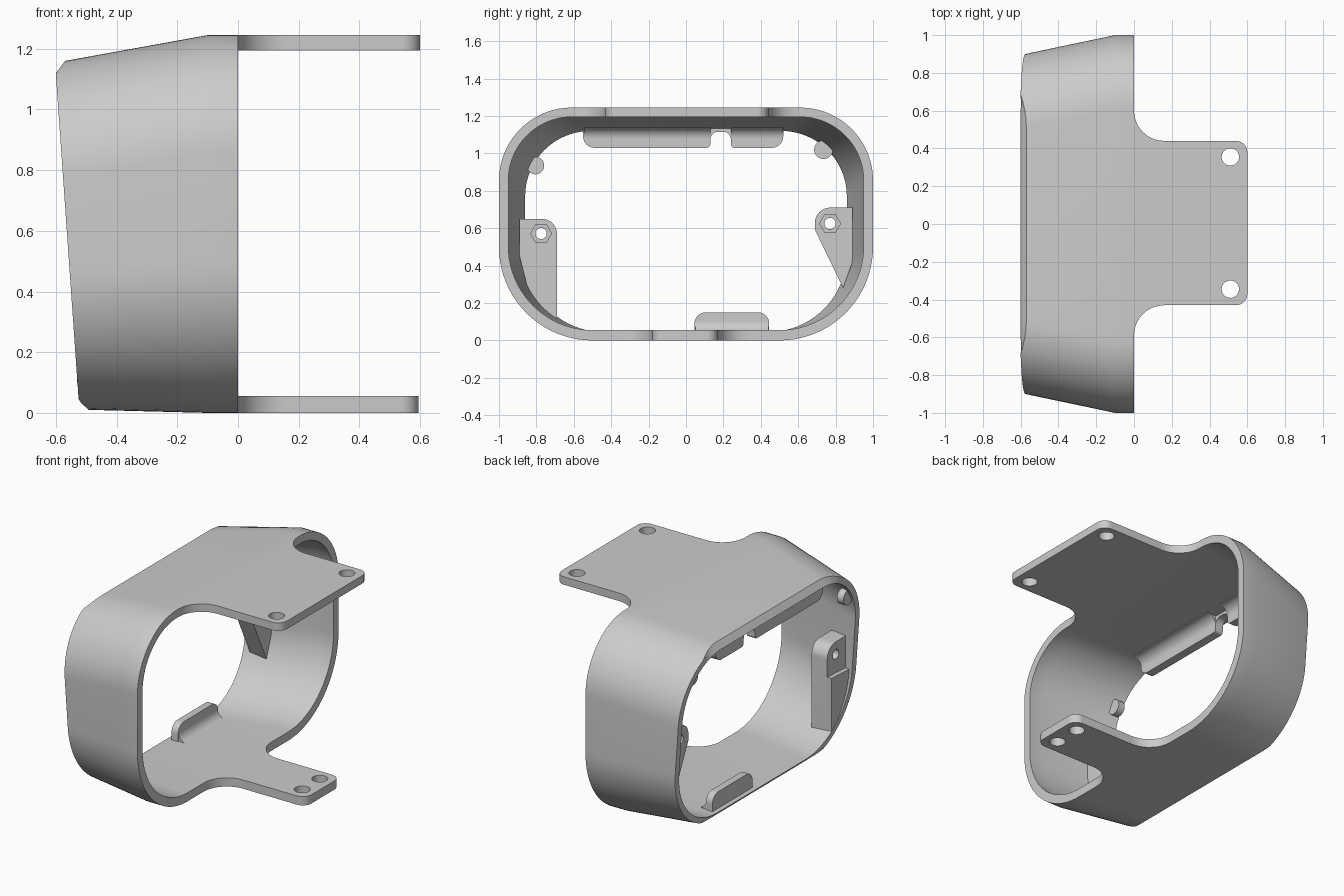
import bpy, bmesh, math
from mathutils import Vector, Matrix

if "Cube" in bpy.data.objects:
    bpy.data.objects.remove(bpy.data.objects["Cube"], do_unlink=True)

grey = bpy.data.materials.new("plain_grey")
grey.use_nodes = True
colour = (0.6, 0.6, 0.6, 1)
grey.diffuse_color = colour
grey.node_tree.nodes["Principled BSDF"].inputs["Base Color"].default_value = colour

# Local plane (u, v) becomes (y, z) with thickness along x
ACROSS = Matrix(((0, 0, 1, 0), (1, 0, 0, 0), (0, 1, 0, 0), (0, 0, 0, 1)))
# Local plane (u, v) becomes (x, z) with thickness along -y
SIDEWAYS = Matrix(((1, 0, 0, 0), (0, 0, -1, 0), (0, 1, 0, 0), (0, 0, 0, 1)))
FLAT = Matrix.Identity(4)


def rounded(corners, n=10):
    """Outline from (u, v, radius) corners."""
    out = []
    for i, (u, v, r) in enumerate(corners):
        p = Vector((u, v))
        if r == 0:
            out.append(p)
            continue
        a = (Vector(corners[i - 1][:2]) - p).normalized()
        b = (Vector(corners[(i + 1) % len(corners)][:2]) - p).normalized()
        half = a.angle(b) / 2
        centre = p + (a + b).normalized() * r / math.sin(half)
        t = r / math.tan(half)
        s = (p + a * t - centre).normalized()
        e = (p + b * t - centre).normalized()
        out += [centre + s.slerp(e, k / n) * r for k in range(n + 1)]
    return out


def circle(u, v, r, n=32):
    return [Vector((u + r * math.cos(math.tau * k / n), v + r * math.sin(math.tau * k / n)))
            for k in range(n)]


def finish(name, mesh):
    mesh.materials.clear()
    mesh.materials.append(grey)
    ob = bpy.data.objects.new(name, mesh)
    bpy.context.collection.objects.link(ob)
    bpy.ops.object.select_all(action='DESELECT')
    ob.select_set(True)
    bpy.context.view_layer.objects.active = ob
    bpy.ops.object.shade_smooth_by_angle(angle=math.radians(30))


def plate(name, outline, lo, hi, frame, holes=()):
    """Filled outline with holes, extruded between lo and hi."""
    curve = bpy.data.curves.new(name, 'CURVE')
    curve.dimensions = '2D'
    curve.fill_mode = 'BOTH'
    curve.extrude = (hi - lo) / 2
    for loop in (outline, *holes):
        spline = curve.splines.new('POLY')
        spline.points.add(len(loop) - 1)
        for pt, co in zip(spline.points, loop):
            pt.co = (co.x, co.y, 0, 1)
        spline.use_cyclic_u = True
    temp = bpy.data.objects.new(name + "_outline", curve)
    mesh = bpy.data.meshes.new_from_object(temp)
    bpy.data.objects.remove(temp)
    mesh.transform(frame @ Matrix.Translation((0, 0, (lo + hi) / 2)))
    bm = bmesh.new()
    bm.from_mesh(mesh)
    bmesh.ops.remove_doubles(bm, verts=bm.verts, dist=0.0005)
    bmesh.ops.recalc_face_normals(bm, faces=bm.faces)
    bm.to_mesh(mesh)
    bm.free()
    finish(name, mesh)


# Housing ring: tapered rounded tube with a slanted, chamfered rear rim
def section(w, z0, z1, low, high):
    return rounded([(w, z0, low), (w, z1, high), (-w, z1, high), (-w, z0, low)], 20)


def rim_x(z):
    return max(-0.525 - (z - 0.04) * 0.07, -0.6 + (z - 1.12) * 0.75, -0.525 + (0.04 - z) * 1.1)


outer, inner = section(1, 0, 1.245, 0.5, 0.39), section(0.95, 0.055, 1.195, 0.45, 0.34)
outer_rim, inner_rim = section(0.9, 0.01, 1.16, 0.46, 0.39), section(0.86, 0.045, 1.12, 0.42, 0.35)
loops = [
    [(0, p.x, p.y) for p in outer],
    [(-0.1, p.x, p.y) for p in outer],
    [(rim_x(p.y), p.x, p.y) for p in outer_rim],
    [(rim_x(p.y), p.x, p.y) for p in inner_rim],
    [(-0.1, p.x, p.y) for p in inner],
    [(0, p.x, p.y) for p in inner],
]
bm = bmesh.new()
rings = [[bm.verts.new(co) for co in loop] for loop in loops]
for a, b in zip(rings, rings[1:] + rings[:1]):
    for i in range(len(a)):
        j = (i + 1) % len(a)
        bm.faces.new((a[i], a[j], b[j], b[i]))
bmesh.ops.recalc_face_normals(bm, faces=bm.faces)
ring_mesh = bpy.data.meshes.new("housing_ring")
bm.to_mesh(ring_mesh)
bm.free()
finish("housing_ring", ring_mesh)


# Mounting flanges with flared roots and screw holes
def flange(name, y0, y1, length, z0, z1, hole_y):
    outline = rounded([(0, y1 + 0.2, 0), (0, y1, 0.16), (length, y1, 0.06),
                       (length, y0, 0.06), (0, y0, 0.16), (0, y0 - 0.2, 0)])[1:-1]
    plate(name, outline, z0, z1, FLAT, [circle(0.51, y, 0.046) for y in hole_y])


flange("top_flange", -0.43, 0.44, 0.6, 1.195, 1.245, (-0.345, 0.355))
flange("bottom_flange", -0.18, 0.17, 0.595, 0, 0.055, (-0.09, 0.085))

# Retaining lips near the rear rim
plate("top_lip", rounded([(-0.55, 1.135, 0), (-0.55, 1.03, 0.06), (0.13, 1.03, 0.02),
                          (0.13, 1.115, 0.04), (0.24, 1.115, 0.04), (0.24, 1.03, 0.02),
                          (0.52, 1.03, 0.06), (0.52, 1.135, 0)]), -0.57, -0.515, ACROSS)
plate("bottom_lip", rounded([(0.045, 0.03, 0), (0.445, 0.03, 0), (0.445, 0.15, 0.06),
                             (0.045, 0.15, 0.06)]), -0.495, -0.45, ACROSS)


# Concave fillets that blend the lips into the wall
def fillet(name, x, z, tip, y0, y1):
    back = z + (z - tip) * 0.15
    arc = rounded([(x, tip, 0), (x, z, 0.06), (x + 0.065, z, 0)])
    plate(name, arc + [Vector((x + 0.065, back)), Vector((x, back))], -y1, -y0, SIDEWAYS)


fillet("top_lip_fillet_a", -0.515, 1.138, 1.07, -0.545, 0.13)
fillet("top_lip_fillet_b", -0.515, 1.138, 1.07, 0.24, 0.515)
fillet("bottom_lip_fillet", -0.45, 0.045, 0.113, 0.05, 0.44)


# Screw bosses: a hexagonal nut pocket in front of a round through hole
def boss(name, corners, y, z):
    outline = rounded(corners)
    plate(name + "_nut_pocket", outline, -0.45, -0.39, ACROSS, [circle(y, z, 0.056, 6)])
    plate(name + "_seat", outline, -0.5, -0.45, ACROSS, [circle(y, z, 0.03)])


right_foot = [(-0.89, 0.45, 0), (-0.84, 0.25, 0), (-0.77, 0.16, 0), (-0.69, 0.1, 0)]
boss("right_boss", [(-0.89, 0.65, 0), *right_foot, (-0.69, 0.65, 0.08)], -0.775, 0.572)
boss("left_boss", [(0.69, 0.59, 0.04), (0.69, 0.71, 0.08), (0.89, 0.71, 0), (0.89, 0.42, 0),
                   (0.84, 0.28, 0)], 0.77, 0.625)
# Thicker foot below the right screw
plate("right_boss_foot", rounded([*right_foot, (-0.69, 0.46, 0)]), -0.53, -0.5, ACROSS)

# Small round locating pegs on the upper corners
plate("right_peg", circle(-0.805, 0.935, 0.047), -0.565, -0.52, ACROSS)
plate("left_peg", circle(0.735, 1.02, 0.05), -0.565, -0.52, ACROSS)
